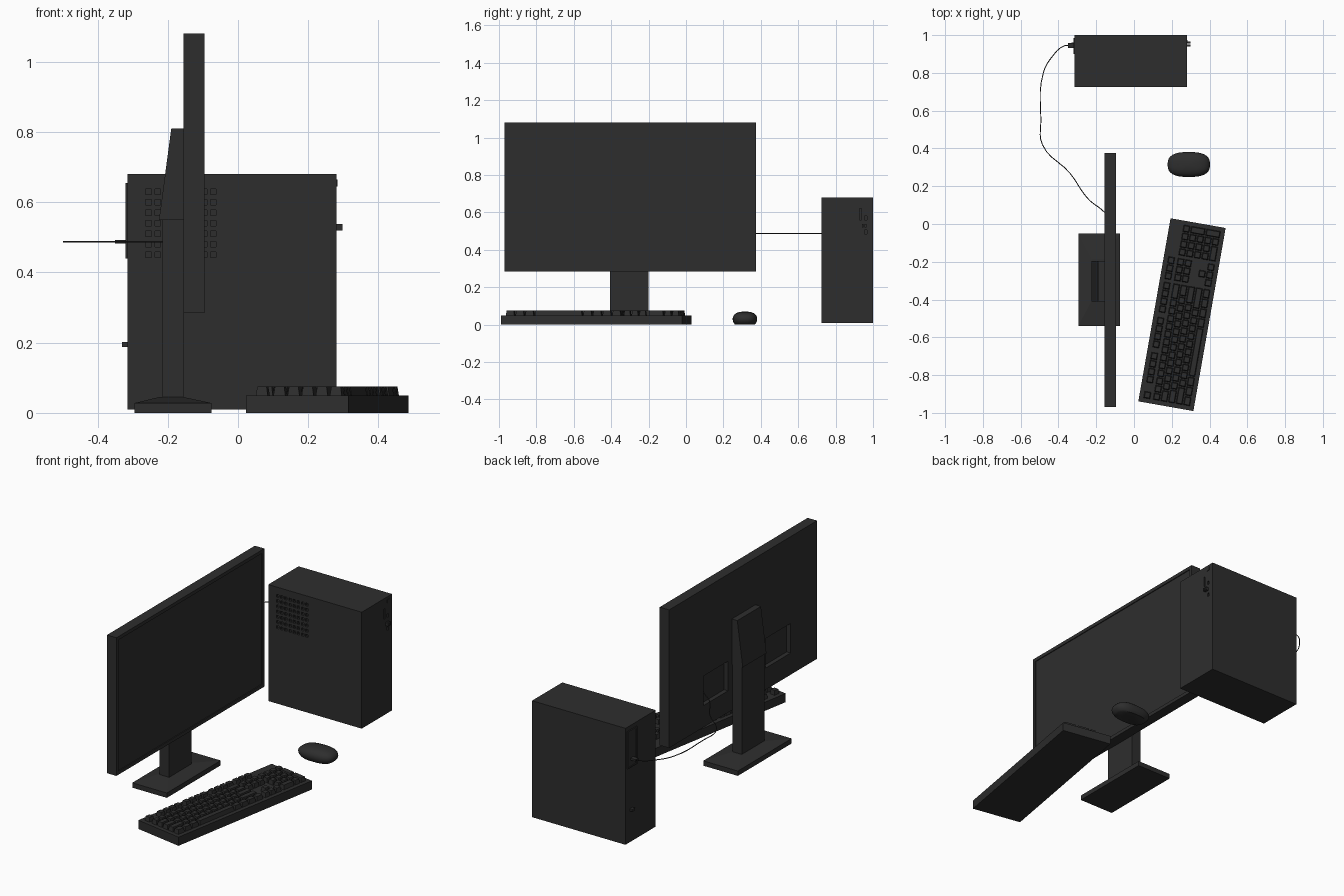
import bpy, bmesh
from math import cos, sin, tau, radians, copysign
from mathutils import Matrix, Vector

if "Cube" in bpy.data.objects:
    bpy.data.objects.remove(bpy.data.objects["Cube"])

charcoal = bpy.data.materials.new("charcoal_plastic")
charcoal.use_nodes = True
charcoal.diffuse_color = (0.027, 0.027, 0.027, 1)
charcoal.node_tree.nodes["Principled BSDF"].inputs["Base Color"].default_value = (0.027, 0.027, 0.027, 1)


def finish(name, bm):
    bmesh.ops.recalc_face_normals(bm, faces=bm.faces)
    mesh = bpy.data.meshes.new(name)
    bm.to_mesh(mesh)
    bm.free()
    obj = bpy.data.objects.new(name, mesh)
    bpy.context.collection.objects.link(obj)
    mesh.materials.append(charcoal)
    return obj


def add_box(bm, xs, ys, zs, taper=0.0):
    """Box from ranges; taper pulls the top edges inward."""
    verts = bmesh.ops.create_cube(bm, size=1)["verts"]
    for v in verts:
        top = v.co.z > 0
        px, py = v.co.x > 0, v.co.y > 0
        t = taper if top else 0
        v.co = (xs[px] + (-t if px else t), ys[py] + (-t if py else t), zs[top])


def boxes(name, items):
    bm = bmesh.new()
    for item in items:
        add_box(bm, *item)
    return finish(name, bm)


def loft(name, rings):
    """Skin a stack of equal-length rings and cap both ends."""
    bm = bmesh.new()
    loops = [[bm.verts.new(p) for p in ring] for ring in rings]
    n = len(loops[0])
    for a, b in zip(loops, loops[1:]):
        for i in range(n):
            bm.faces.new((a[i], a[(i + 1) % n], b[(i + 1) % n], b[i]))
    bm.faces.new(loops[0])
    bm.faces.new(loops[-1])
    return finish(name, bm)


def select_only(obj):
    bpy.ops.object.select_all(action="DESELECT")
    obj.select_set(True)
    bpy.context.view_layer.objects.active = obj


def carve(obj, items):
    cutter = boxes("cutter", items)
    cutter.hide_render = True
    mod = obj.modifiers.new("recesses", "BOOLEAN")
    mod.operation, mod.solver, mod.object = "DIFFERENCE", "EXACT", cutter
    select_only(obj)
    bpy.ops.object.modifier_apply(modifier=mod.name)
    bpy.data.objects.remove(cutter)


def smooth(obj, angle=40):
    select_only(obj)
    bpy.ops.object.shade_smooth_by_angle(angle=radians(angle))


# Monitor with recessed screen and rear port bays
monitor = boxes("monitor", [((-0.155, -0.095), (-0.97, 0.375), (0.285, 1.08))])
carve(monitor, [
    ((-0.1, 0), (-0.95, 0.355), (0.305, 1.06)),
    ((-0.3, -0.13), (-0.16, 0.06), (0.41, 0.58)),
    ((-0.3, -0.13), (-0.73, -0.5), (0.41, 0.58)),
])

# Stand: plate with sloped top, neck and tapered mount
def rect(x0, x1, y0, y1, z):
    return [(x0, y0, z), (x1, y0, z), (x1, y1, z), (x0, y1, z)]

loft("stand_base", [rect(-0.295, -0.075, -0.54, -0.05, 0),
                    rect(-0.295, -0.075, -0.54, -0.05, 0.028),
                    rect(-0.225, -0.155, -0.41, -0.185, 0.045)])
boxes("stand_neck", [((-0.215, -0.155), (-0.405, -0.2), (0.04, 0.56))])
loft("stand_mount", [rect(-0.225, -0.154, -0.41, -0.195, 0.55),
                     rect(-0.19, -0.154, -0.41, -0.195, 0.81)])

# Computer case with vent holes and front ports
case = boxes("computer_case", [((-0.315, 0.28), (0.725, 1.0), (0.01, 0.68))])
vents = [((x - 0.008, x + 0.008), (0.7, 0.737), (z - 0.008, z + 0.008))
         for x in (-0.255 + 0.0264 * i for i in range(8))
         for z in (0.45 + 0.03 * j for j in range(7))]
ports = [((0.27, 0.3), (0.927, 0.937), (0.56, 0.62)),
         ((0.27, 0.3), (0.955, 0.967), (0.485, 0.505)),
         ((0.27, 0.3), (0.955, 0.967), (0.56, 0.58))]
carve(case, vents + ports)
boxes("front_plugs", [((0.275, 0.298), (y - 0.005, y + 0.005), (0.52, 0.538)) for y in (0.945, 0.96)])
boxes("power_button", [((0.275, 0.284), (0.955, 0.975), (0.645, 0.665))])

# Rear connector panel with raised rim, and power socket
panel = boxes("rear_panel", [((-0.321, -0.314), (0.9, 0.985), (0.44, 0.655))])
carve(panel, [((-0.33, -0.317), (0.907, 0.978), (0.447, 0.648))])
boxes("power_socket", [((-0.33, -0.314), (0.935, 0.96), (0.188, 0.202))])

# Video cable and its plug
path = [(-0.135, 0.04), (-0.17, 0.075), (-0.24, 0.13), (-0.34, 0.27), (-0.485, 0.42), (-0.493, 0.55),
        (-0.48, 0.8), (-0.43, 0.89), (-0.37, 0.943), (-0.33, 0.945)]
curve = bpy.data.curves.new("video_cable", "CURVE")
curve.dimensions = "3D"
curve.bevel_depth = 0.0025
curve.bevel_resolution = 1
curve.resolution_u = 5
curve.use_fill_caps = True
spline = curve.splines.new("BEZIER")
spline.bezier_points.add(len(path) - 1)
for point, (x, y) in zip(spline.bezier_points, path):
    point.co = (x, y, 0.487)
    point.handle_left_type = point.handle_right_type = "AUTO"
curve.materials.append(charcoal)
bpy.context.collection.objects.link(bpy.data.objects.new("video_cable", curve))
boxes("cable_plug", [((-0.35, -0.314), (0.932, 0.958), (0.482, 0.493))])

# Keyboard, built along local x then turned into place
turn = Matrix.Translation((0.254, -0.48, 0)) @ Matrix.Rotation(radians(80), 4, "Z")
UNIT, PITCH = 0.042, 0.0408
rows = [  # key widths per row, negative values are gaps; front row first
    [1.25, 1.25, 1.25, 6.25, 1.25, 1.25, 1.25, 1.25, -0.25, 1, 1, 1, -0.25, 2, 1],
    [2.25] + [1] * 10 + [2.75, -1.25, 1, -1.25, 1, 1, 1],
    [1.75] + [1] * 11 + [2.25, -3.5, 1, 1, 1],
    [1.5] + [1] * 12 + [1.5, -0.25, 1, 1, 1, -0.25, 1, 1, 1],
    [1] * 13 + [2, -0.25, 1, 1, 1, -0.25, 1, 1, 1, 1],
    [1, -1] + [1] * 4 + [-0.5] + [1] * 4 + [-0.5] + [1] * 4 + [-0.25, 1, 1, 1],
]
keys = []


def add_key(u, width, v, depth):
    x, y = -0.472 + u * UNIT, -0.128 + v * PITCH
    keys.append(((x + 0.003, x + width * UNIT - 0.003),
                 (y + 0.003, y + depth * PITCH - 0.003), (0.048, 0.075), 0.004))


for r, row in enumerate(rows):
    u = 0
    for width in row:
        if width > 0:
            add_key(u, width, r + (0.25 if r == 5 else 0), 1)
        u += abs(width)
for v in (0, 2):  # tall number pad keys
    add_key(21.5, 1, v, 2)

board = boxes("keyboard_base", [((-0.492, 0.492), (-0.148, 0.148), (0, 0.05))])
keycaps = boxes("keyboard_keys", keys)
for obj in (board, keycaps):
    obj.data.transform(turn)

# Mouse: rounded outline stacked into a low dome
def mouse_ring(z, scale, count=40):
    ring = []
    for i in range(count):
        c, s = cos(tau * i / count), sin(tau * i / count)
        x = copysign(abs(c) ** 0.75, c) * 0.112 * scale
        y = copysign(abs(s) ** 0.75, s) * 0.066 * scale
        ring.append((0.29 + x, 0.315 + y, z * (1 + 0.4 * x) if z > 0.03 else z))
    return ring

profile = [(0, 0.8), (0.006, 0.88), (0.018, 0.97), (0.03, 1), (0.042, 0.97), (0.052, 0.88),
           (0.06, 0.74), (0.066, 0.52), (0.069, 0.26), (0.07, 0.05)]
smooth(loft("mouse_body", [mouse_ring(z, s) for z, s in profile]))

# Scroll wheel
bm = bmesh.new()
bmesh.ops.create_cone(bm, cap_ends=True, segments=20, radius1=0.013, radius2=0.013, depth=0.01,
                      matrix=Matrix.Translation(Vector((0.235, 0.315, 0.053))) @ Matrix.Rotation(radians(90), 4, "X"))
smooth(finish("mouse_wheel", bm))
